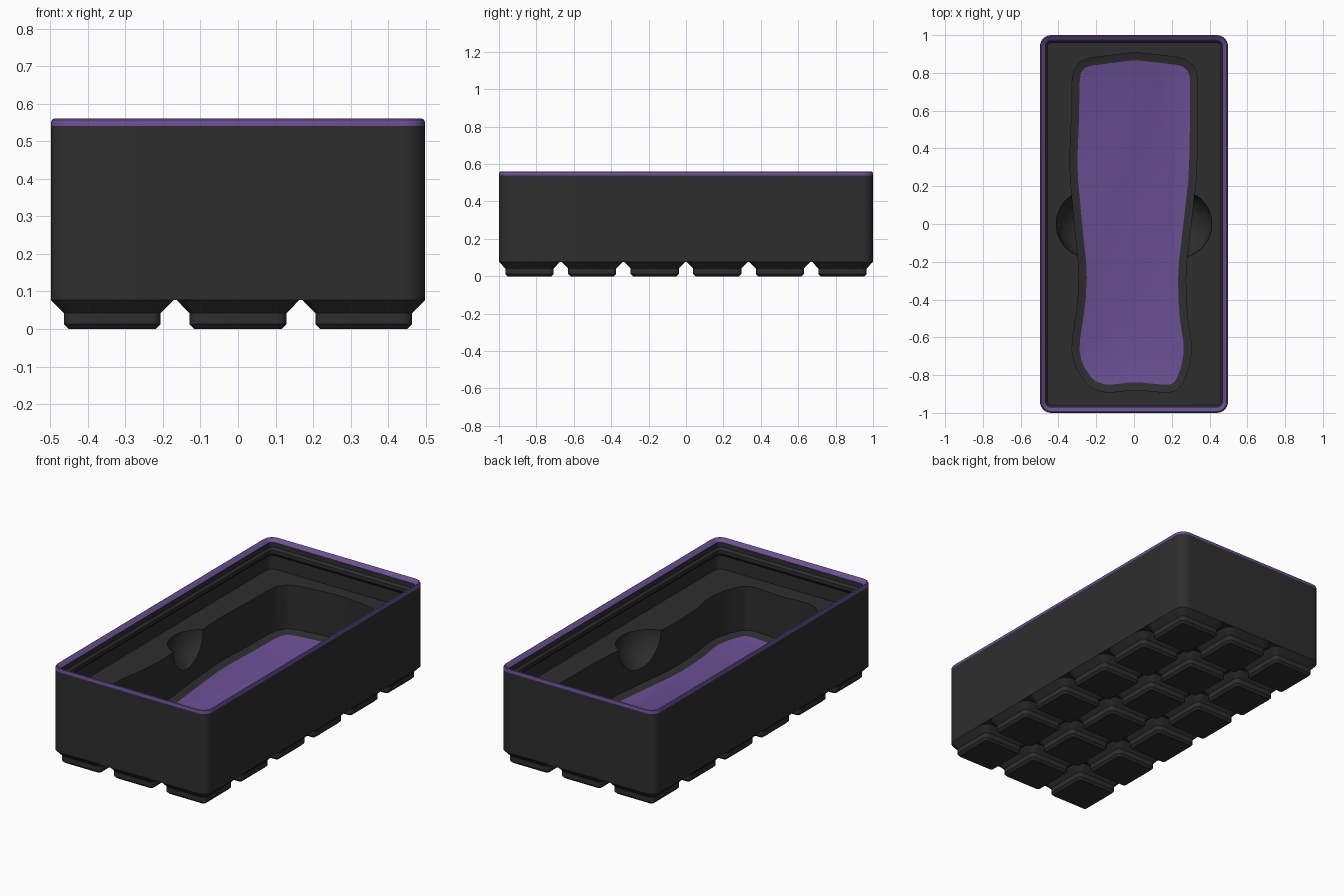
import bpy, bmesh, math
from mathutils import Vector

if "Cube" in bpy.data.objects:
    bpy.data.objects.remove(bpy.data.objects["Cube"])

FOOT_TOP, FILL, POCKET_FLOOR, RIM = 0.077, 0.38, 0.11, 0.54
HX, HY = 0.498, 1.0


def material(name, rgb):
    m = bpy.data.materials.new(name)
    m.diffuse_color = (*rgb, 1)
    m.use_nodes = True
    m.node_tree.nodes["Principled BSDF"].inputs["Base Color"].default_value = m.diffuse_color
    return m


black = material("matte black", (0.027, 0.027, 0.027))
purple = material("purple", (0.14, 0.078, 0.29))


def rounded_rect(hx, hy, r, seg=8):
    pts = []
    for sx, sy, start in ((1, 1, 0), (-1, 1, 90), (-1, -1, 180), (1, -1, 270)):
        for i in range(seg + 1):
            a = math.radians(start + 90 * i / seg)
            pts.append((sx * (hx - r) + r * math.cos(a),
                        sy * (hy - r) + r * math.sin(a)))
    return pts


def loft(name, loops, cap_start=True, cap_end=True, at=(0, 0)):
    """Join a stack of (points, z) outlines into one object."""
    bm = bmesh.new()
    rings = [[bm.verts.new((x + at[0], y + at[1], z)) for x, y in pts]
             for pts, z in loops]
    for a, b in zip(rings, rings[1:]):
        n = len(a)
        for i in range(n):
            j = (i + 1) % n
            bm.faces.new((a[i], a[j], b[j], b[i]))
    if cap_start:
        bm.faces.new(rings[0][::-1])
    if cap_end:
        bm.faces.new(rings[-1])
    me = bpy.data.meshes.new(name)
    bm.to_mesh(me)
    bm.free()
    ob = bpy.data.objects.new(name, me)
    bpy.context.collection.objects.link(ob)
    me.materials.append(black)
    return ob


def activate(ob):
    bpy.ops.object.select_all(action='DESELECT')
    ob.select_set(True)
    bpy.context.view_layer.objects.active = ob


def cut(ob, cutter):
    activate(ob)
    mod = ob.modifiers.new("cut", 'BOOLEAN')
    mod.operation = 'DIFFERENCE'
    mod.solver = 'EXACT'
    mod.object = cutter
    bpy.ops.object.modifier_apply(modifier=mod.name)
    bpy.data.objects.remove(cutter)


def chaikin(pts):
    out = []
    for p, q in zip(pts, pts[1:] + pts[:1]):
        p, q = Vector(p), Vector(q)
        out += [p.lerp(q, 0.2), p.lerp(q, 0.8)]
    return out


def offset(pts, d):
    """Push a counter-clockwise outline outwards."""
    out, n = [], len(pts)
    for i in range(n):
        t = (pts[(i + 1) % n] - pts[i - 1]).normalized()
        out.append(pts[i] + Vector((t.y, -t.x)) * d)
    return out


# Box: outer wall, rounded rim, stepped stacking lip, inner wall, filled top
profile = [(0, FOOT_TOP), (0, RIM), (0, 0.55), (0.003, 0.557), (0.008, 0.56),
           (0.011, 0.559), (0.030, RIM), (0.030, 0.512), (0.0414, 0.50),
           (0.0414, 0.48), (0.019, 0.458), (0.019, FILL)]
box = loft("box", [(rounded_rect(HX - i, HY - i, 0.06 - i), z)
                   for i, z in profile])

# Tool pocket with a low chamfer around its floor
outline = [(0, .867), (-.1, .855), (-.255, .835), (-.288, .79), (-.291, .55),
           (-.302, .3), (-.275, 0), (-.248, -.25), (-.257, -.42), (-.292, -.65),
           (-.275, -.74), (-.215, -.83), (-.14, -.853), (0, -.836), (.18, -.853),
           (.215, -.84), (.25, -.76), (.267, -.66), (.238, -.47), (.232, -.25),
           (.265, .03), (.293, .28), (.298, .77), (.285, .81), (.25, .84), (.1, .858)]
floor_line = chaikin(outline)
wall_line = offset(floor_line, 0.04)
cut(box, loft("pocket_cutter", [(floor_line, POCKET_FLOOR),
                                (wall_line, POCKET_FLOOR + 0.015),
                                (wall_line, 0.45)]))

# Finger scoops on both sides of the pocket
for side in (-1, 1):
    bpy.ops.mesh.primitive_uv_sphere_add(segments=48, ring_count=25, radius=0.18,
                                         location=(side * 0.232, 0, FILL))
    scoop = bpy.context.object
    scoop.data.materials.append(black)
    cut(box, scoop)

# Purple rim and pocket floor
me = box.data
me.materials.clear()
me.materials.append(black)
me.materials.append(purple)
for f in me.polygons:
    rim = f.center.z > RIM + 0.001
    floor = abs(f.center.z - POCKET_FLOOR) < 0.003 and f.normal.z > 0.99
    f.material_index = 1 if rim or floor else 0
activate(box)
bpy.ops.object.shade_smooth_by_angle(angle=math.radians(30))

# Grid of stepped feet
foot_profile = [(0.1164, 0.013, 0), (0.129, 0.0255, 0.0127),
                (0.129, 0.0255, 0.042), (0.1634, 0.06, FOOT_TOP)]
PITCH = 0.3347
for row in range(6):
    for col in range(3):
        foot = loft(f"foot_{row}_{col}",
                    [(rounded_rect(h, h, r, 6), z) for h, r, z in foot_profile],
                    cap_end=False,
                    at=((col - 1) * PITCH, (row - 2.5) * PITCH))
        activate(foot)
        bpy.ops.object.shade_smooth_by_angle(angle=math.radians(30))
